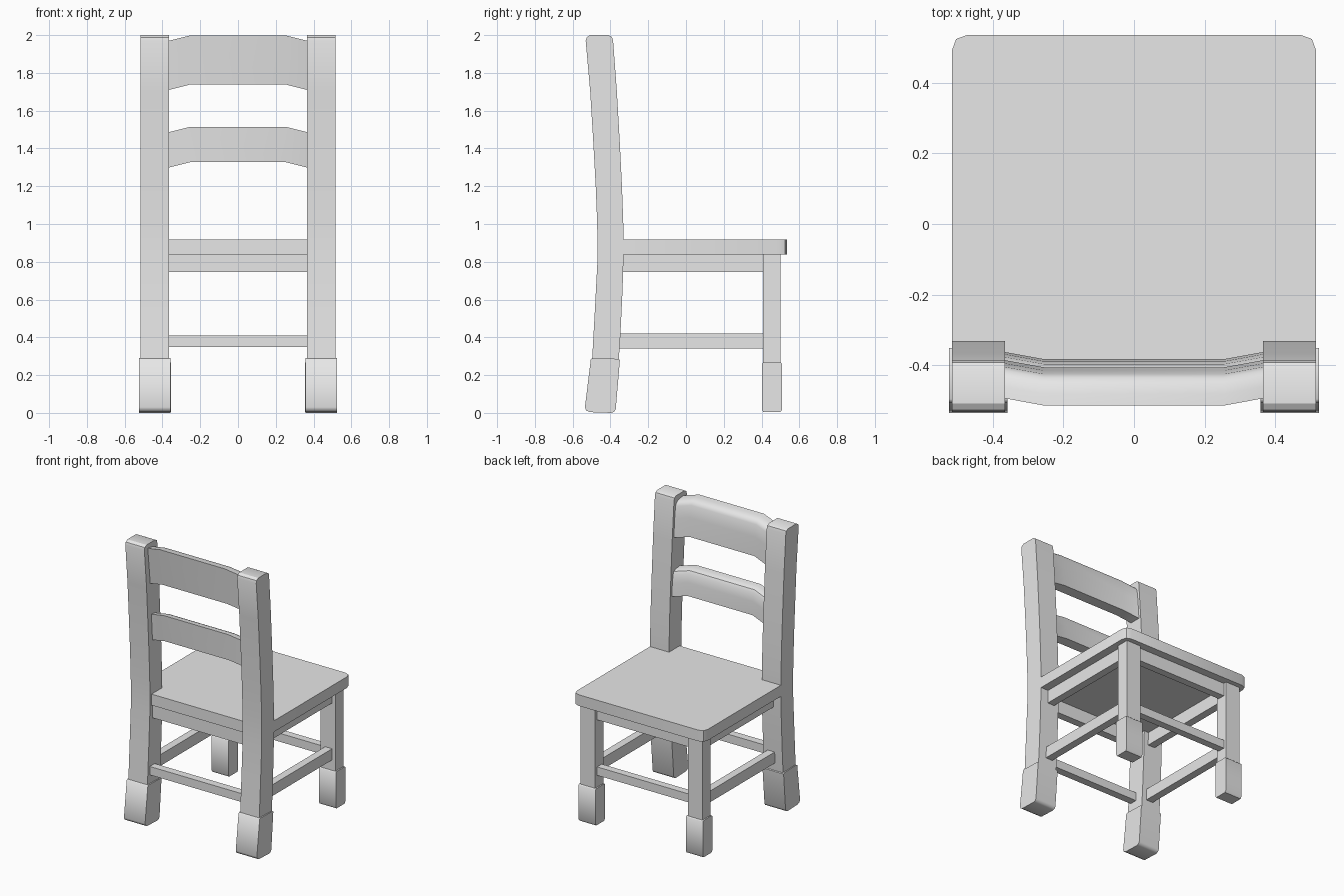
import bpy
import bmesh
import math

start = bpy.data.objects.get("Cube")
if start:
    bpy.data.objects.remove(start, do_unlink=True)

grey = bpy.data.materials.new("plain grey")
grey.use_nodes = True
grey.diffuse_color = (0.8, 0.8, 0.8, 1)
grey.node_tree.nodes["Principled BSDF"].inputs["Base Color"].default_value = (0.8, 0.8, 0.8, 1)


def loft(name, rings, angle=30):
    """Skin a row of matching closed rings and cap both ends."""
    bm = bmesh.new()
    rows = [[bm.verts.new(p) for p in ring] for ring in rings]
    n = len(rows[0])
    for a, b in zip(rows, rows[1:]):
        for i in range(n):
            j = (i + 1) % n
            bm.faces.new((a[i], a[j], b[j], b[i]))
    bm.faces.new(rows[0])
    bm.faces.new(rows[-1][::-1])
    bmesh.ops.recalc_face_normals(bm, faces=bm.faces)
    mesh = bpy.data.meshes.new(name)
    bm.to_mesh(mesh)
    bm.free()
    mesh.materials.append(grey)
    obj = bpy.data.objects.new(name, mesh)
    bpy.context.collection.objects.link(obj)
    bpy.ops.object.select_all(action='DESELECT')
    obj.select_set(True)
    bpy.context.view_layer.objects.active = obj
    bpy.ops.object.shade_smooth_by_angle(angle=math.radians(angle))
    return obj


def side_prism(name, profile, x0, x1, angle=30):
    """Extrude a (y, z) profile along x."""
    return loft(name, [[(x, y, z) for y, z in profile] for x in (x0, x1)], angle)


def box(name, x, y, z):
    (y0, y1), (z0, z1) = y, z
    return side_prism(name, [(y0, z0), (y1, z0), (y1, z1), (y0, z1)], *x)


# Side profiles of the bent rear post and the leg socks
post = [(-0.505, 0.15), (-0.497, 0.28), (-0.482, 0.55), (-0.469, 0.8), (-0.47, 1.0),
        (-0.478, 1.2), (-0.49, 1.42), (-0.507, 1.7), (-0.531, 1.97), (-0.526, 1.988),
        (-0.507, 2.0), (-0.41, 2.0), (-0.392, 1.99), (-0.386, 1.97), (-0.366, 1.7),
        (-0.35, 1.42), (-0.339, 1.2), (-0.332, 1.0), (-0.33, 0.85), (-0.336, 0.65),
        (-0.348, 0.4), (-0.356, 0.28), (-0.365, 0.15)]
rear_sock = [(-0.535, 0.03), (-0.529, 0.013), (-0.51, 0.004), (-0.395, 0.0), (-0.38, 0.006),
             (-0.372, 0.02), (-0.35, 0.28), (-0.358, 0.286), (-0.495, 0.29), (-0.504, 0.284)]
front_sock = [(0.402, 0.018), (0.41, 0.004), (0.5, 0.004), (0.509, 0.018),
              (0.509, 0.26), (0.503, 0.266), (0.408, 0.266), (0.402, 0.26)]

# Mirrored legs, socks and side rails
for s, side in ((1, "left"), (-1, "right")):
    side_prism("rear_post_" + side, post, s * 0.365, s * 0.515)
    side_prism("rear_sock_" + side, rear_sock, s * 0.357, s * 0.523, 50)
    box("front_leg_" + side, (s * 0.365, s * 0.48), (0.408, 0.501), (0.15, 0.845))
    side_prism("front_sock_" + side, front_sock, s * 0.356, s * 0.489, 50)
    box("side_apron_" + side, (s * 0.4, s * 0.455), (-0.36, 0.42), (0.745, 0.845))
    box("side_stretcher_" + side, (s * 0.4, s * 0.455), (-0.37, 0.42), (0.34, 0.42))

# Cross rails
for name, y in (("front", (0.425, 0.478)), ("back", (-0.44, -0.385))):
    box(name + "_apron", (-0.37, 0.37), y, (0.745, 0.845))
for name, y in (("front", (0.425, 0.478)), ("back", (-0.47, -0.415))):
    box(name + "_stretcher", (-0.37, 0.37), y, (0.35, 0.41))

# Seat with rounded front corners, notched around the posts
half = [(0.365, -0.45), (0.365, -0.335), (0.515, -0.335), (0.515, 0.49),
        (0.503, 0.523), (0.47, 0.535)]
outline = half + [(-x, y) for x, y in reversed(half)]
loft("seat", [[(x, y, z) for x, y in outline] for z in (0.838, 0.917)], 50)


# Back slats bowed in the middle, with a rounded front top edge
def slat(name, section):
    bends = ((-0.37, 0.021, -0.029), (-0.255, 0, 0), (0.255, 0, 0), (0.37, 0.021, -0.029))
    rings = [[(x, y + dy, z + dz) for y, z in section] for x, dy, dz in bends]
    return loft(name, rings, 35)


slat("upper_slat", [(-0.485, 1.738), (-0.405, 1.738), (-0.414, 1.87), (-0.424, 1.955),
                    (-0.434, 1.975), (-0.452, 1.988), (-0.48, 1.994), (-0.513, 1.998)])
slat("lower_slat", [(-0.46, 1.327), (-0.382, 1.327), (-0.388, 1.42), (-0.396, 1.48),
                    (-0.406, 1.498), (-0.425, 1.507), (-0.445, 1.511), (-0.472, 1.514)])
